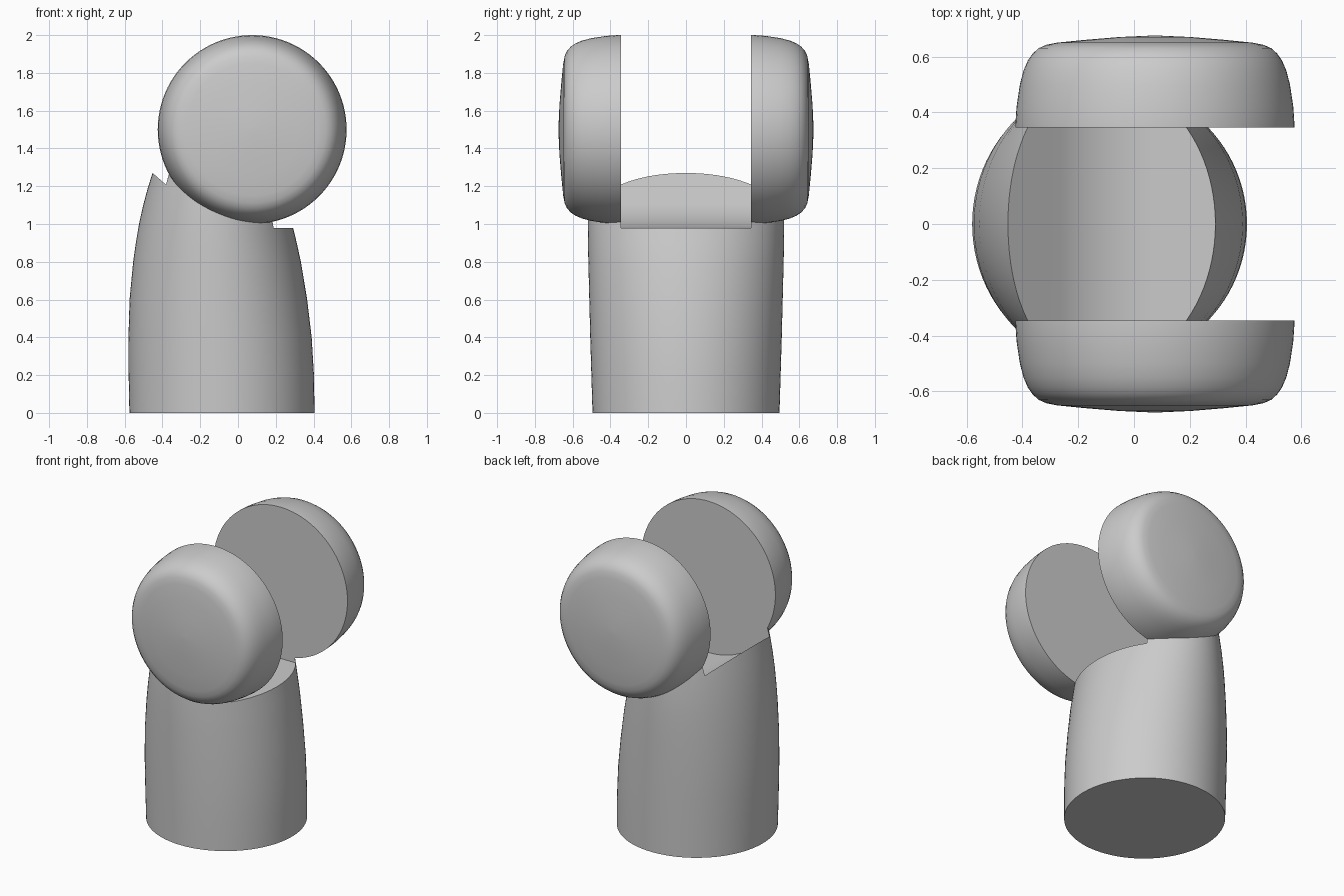
import bpy, bmesh
from math import sin, cos, pi, radians

if "Cube" in bpy.data.objects:
    bpy.data.objects.remove(bpy.data.objects["Cube"])

CX, CZ = 0.075, 1.5          # pivot axis of the knuckle discs
GAP = 0.345                  # half width of the slot between discs


def make_object(name, bm):
    bmesh.ops.recalc_face_normals(bm, faces=bm.faces)
    mesh = bpy.data.meshes.new(name)
    bm.to_mesh(mesh)
    bm.free()
    obj = bpy.data.objects.new(name, mesh)
    bpy.context.collection.objects.link(obj)
    return obj


def loft(name, rings):
    """Skin a list of equal-length point rings and cap both ends."""
    bm = bmesh.new()
    loops = [[bm.verts.new(p) for p in ring] for ring in rings]
    n = len(loops[0])
    for a, b in zip(loops, loops[1:]):
        for i in range(n):
            j = (i + 1) % n
            bm.faces.new((a[i], a[j], b[j], b[i]))
    bm.faces.new(loops[0])
    bm.faces.new(loops[-1])
    return make_object(name, bm)


def boolean(target, tool, operation):
    mod = target.modifiers.new(operation, 'BOOLEAN')
    mod.operation = operation
    mod.solver = 'EXACT'
    mod.object = tool
    bpy.context.view_layer.objects.active = target
    bpy.ops.object.modifier_apply(modifier=mod.name)
    bpy.data.objects.remove(tool)


# Arm: elliptical sections (z, left x, right x, half depth)
N = 96
sections = [(0, -.575, .405, .495), (.2, -.579, .402, .501),
            (.4, -.58, .39, .507), (.6, -.574, .366, .512),
            (.8, -.555, .333, .517), (.9, -.541, .311, .519),
            (1.0, -.524, .287, .52), (1.1, -.502, .262, .519),
            (1.2, -.475, .236, .516), (1.3, -.442, .208, .51),
            (1.36, -.42, .19, .5)]
arm = loft("knuckle_arm", [
    [((l + r) / 2 + (r - l) / 2 * cos(2 * pi * i / N), d * sin(2 * pi * i / N), z)
     for i in range(N)] for z, l, r, d in sections])

# Rounded knuckle discs: profile of (distance from centre, radius), both sides
profile = [(.32, .5), (.36, .5), (.42, .496), (.5, .484), (.55, .471), (.585, .456),
           (.61, .439), (.63, .417), (.642, .39), (.65, .35), (.66, .25),
           (.67, .13), (.675, .02)]
for side in (-1, 1):
    disc = loft("knuckle_disc", [
        [(CX + r * cos(2 * pi * i / N), side * y, CZ + r * sin(2 * pi * i / N))
         for i in range(N)] for y, r in profile])
    boolean(arm, disc, 'UNION')

# Slot between the discs: rounded floor with tangent run-outs
R = 0.52
start, end = radians(229), radians(270)
floor = [(CX + R * cos(start + (end - start) * k / 16),
          CZ + R * sin(start + (end - start) * k / 16)) for k in range(17)]
x0, z0 = floor[0]
outline = [(-1, z0 + (x0 + 1) * .875)] + floor + [(1, CZ - R), (1, 2.3), (-1, 2.3)]
slot = loft("slot_cutter", [[(x, y, z) for x, z in outline] for y in (-GAP, GAP)])
boolean(arm, slot, 'DIFFERENCE')

# Smooth shading with sharp slot edges
bpy.ops.object.select_all(action='DESELECT')
arm.select_set(True)
bpy.context.view_layer.objects.active = arm
bpy.ops.object.shade_smooth_by_angle(angle=radians(30))
